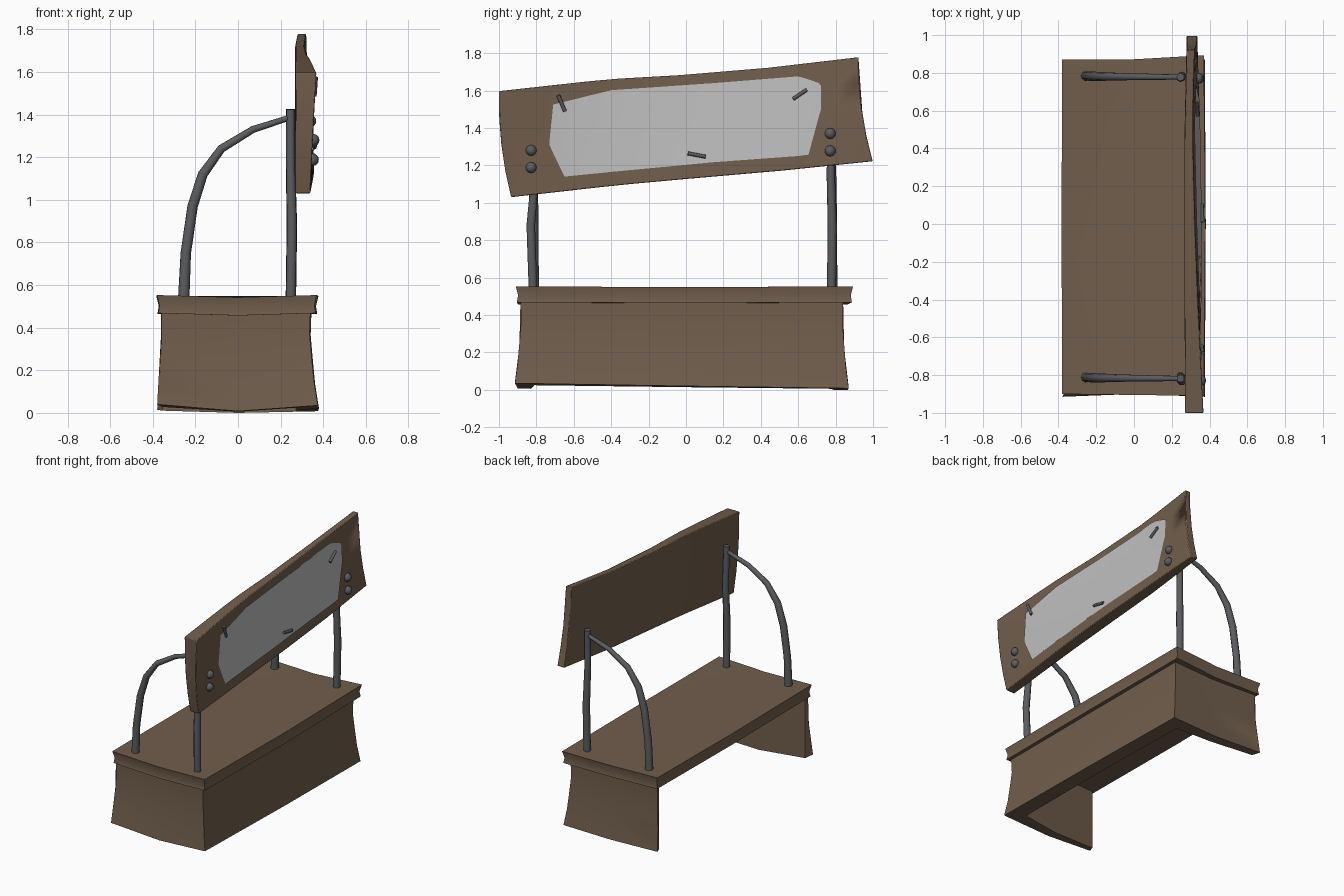
import bpy, bmesh, math
from mathutils import Vector

if "Cube" in bpy.data.objects:
    bpy.data.objects.remove(bpy.data.objects["Cube"])


def material(name, rgb):
    m = bpy.data.materials.new(name)
    m.diffuse_color = (*rgb, 1)
    m.use_nodes = True
    m.node_tree.nodes["Principled BSDF"].inputs["Base Color"].default_value = m.diffuse_color
    return m


WOOD = material("brown wood", (0.165, 0.112, 0.073))
METAL = material("dark metal", (0.105, 0.108, 0.115))
PAPER = material("pale paper", (0.52, 0.52, 0.52))


def finish(ob, mat, angle=40):
    ob.data.materials.clear()
    ob.data.materials.append(mat)
    bpy.ops.object.select_all(action='DESELECT')
    ob.select_set(True)
    bpy.context.view_layer.objects.active = ob
    bpy.ops.object.shade_smooth_by_angle(angle=math.radians(angle))
    return ob


def loft(name, rows, mat, ring=True, caps=True, bevel=0, recalc=True):
    """Skin equal-length rows of points."""
    bm = bmesh.new()
    vs = [[bm.verts.new(p) for p in r] for r in rows]
    n = len(rows[0])
    for a, b in zip(vs, vs[1:]):
        for i in range(n if ring else n - 1):
            j = (i + 1) % n
            bm.faces.new((a[i], a[j], b[j], b[i]))
    if caps:
        for r in (vs[0], vs[-1]):
            f = bm.faces.new(r)
            bmesh.ops.triangulate(bm, faces=[f])
    if recalc:
        bmesh.ops.recalc_face_normals(bm, faces=bm.faces)
    me = bpy.data.meshes.new(name)
    bm.to_mesh(me)
    bm.free()
    ob = bpy.data.objects.new(name, me)
    bpy.context.collection.objects.link(ob)
    if bevel:
        mod = ob.modifiers.new("soft edge", 'BEVEL')
        mod.width, mod.segments = bevel, 2
        mod.limit_method, mod.angle_limit = 'ANGLE', math.radians(50)
    return finish(ob, mat)


def tube(name, pts, radius, mat):
    """Swept tube; each point is x, y, z, radius factor."""
    cu = bpy.data.curves.new(name, 'CURVE')
    cu.dimensions = '3D'
    cu.bevel_depth, cu.bevel_resolution, cu.use_fill_caps = radius, 2, True
    s = cu.splines.new('POLY')
    s.points.add(len(pts) - 1)
    for p, (x, y, z, r) in zip(s.points, pts):
        p.co, p.radius = (x, y, z, 1), r
    ob = bpy.data.objects.new(name, cu)
    bpy.context.collection.objects.link(ob)
    bpy.ops.object.select_all(action='DESELECT')
    ob.select_set(True)
    bpy.context.view_layer.objects.active = ob
    bpy.ops.object.convert(target='MESH')
    return finish(bpy.context.object, mat, 50)


def lerp(a, b, t):
    return a + (b - a) * t


def interp(table, y, k):
    """Piecewise linear lookup of column k by column 0."""
    for a, b in zip(table, table[1:]):
        if y <= b[0]:
            return lerp(a[k], b[k], (y - a[0]) / (b[0] - a[0]))
    return table[-1][k]


def sgn(v):
    return (v > 0) - (v < 0)


# Counter top: thin slab with a slightly hollow edge and sagging middle
outline = [(-.38, -.90), (0, -.905), (.37, -.91), (.378, 0),
           (.37, .893), (0, .872), (-.38, .872), (-.384, 0)]
rows = []
for z, inset in ((.468, .006), (.505, .012), (.553, 0)):
    rows.append([(x - sgn(x) * inset, y - sgn(y) * inset,
                  z - (.011 if abs(x) < .1 else .004 if y == 0 else 0))
                 for x, y in outline])
loft("counter_top", rows, WOOD)

# Skirt: U-shaped wall, open at the rear, flaring toward the floor
# outer x, outer y, inner x, inner y, floor height
plan = [(-.36, -.885, -.355, -.86, .04), (0, -.87, 0, -.83, .008),
        (.34, -.885, .27, -.81, .035), (.345, 0, .28, 0, .02),
        (.34, .84, .27, .77, .008), (0, .835, 0, .79, .0),
        (-.36, .84, -.355, .815, .015)]
rows = []
for xo, yo, xi, yi, z0 in plan:
    outer = []
    for t, flare in ((1, 0), (.75, -.004), (.5, .006), (.25, .017), (0, .035)):
        fx = sgn(xo) * flare * (1 if xo > 0 else .55)
        outer.append((xo + fx, yo + sgn(yo) * flare * .85, lerp(z0, .48, t)))
    inner = [(xi, yi, z0 * .7), (xi, yi, .24), (xi, yi, .48)]
    rows.append(outer + inner)
loft("skirt", rows, WOOD)

# Posts and curved braces
arch = [(-.255, .53, 1.1), (-.245, .75, 1), (-.213, .97, 1), (-.165, 1.12, .95),
        (-.078, 1.24, .8), (.07, 1.33, .68), (.24, 1.385, .55)]
for side, y, bow in (("left", -.818, -.012), ("right", .778, .004)):
    tube(side + "_post", [(.248, y, .53, 1.05), (.253, y + bow, .88, 1.05),
                          (.247, y - bow, 1.15, .95), (.246, y, 1.425, .9)],
         .0235, METAL)
    tube(side + "_brace", [(x, lerp(y + .006, y, i / 6), z, r)
                           for i, (x, z, r) in enumerate(arch)], .0245, METAL)

# Sign board: slanted plank
# y, top z, bottom z, front x at top, front x at bottom, rear x
board = [(-1, 1.597, 1.03, .368, .338, .27), (-.4, 1.66, 1.095, .338, .352, .268),
         (0, 1.682, 1.13, .322, .358, .268), (.5, 1.722, 1.172, .31, .35, .268),
         (1, 1.778, 1.222, .322, .335, .279)]
STEPS = (0, .25, .5, .75, 1)


def front_x(y, z):
    zt, zb, xt, xb = (interp(board, y, k) for k in (1, 2, 3, 4))
    return lerp(xb, xt, min(1, max(0, (z - zb) / (zt - zb))))


rows = []
for i in range(13):
    u = lerp(-1, 1, i / 12)
    ring = []
    yb = lerp(-.935, .998, (u + 1) / 2)
    yt = lerp(-1.0, .922, (u + 1) / 2)
    for t in STEPS:
        y = lerp(yb, yt, t) - .02 * u * u * 4 * t * (1 - t)
        z = lerp(interp(board, u, 2), interp(board, u, 1), t)
        ring.append((front_x(y, z), y, z))
    rear = [(interp(board, u, 5), y, z) for x, y, z in reversed(ring)]
    rows.append(ring + rear)
loft("sign_board", rows, WOOD, bevel=.024)

# Paper notice following the board face
# y, lower z, upper z
notice = [(-.73, 1.31, 1.33), (-.71, 1.265, 1.525), (-.65, 1.14, 1.54),
          (-.4, 1.165, 1.602), (.15, 1.217, 1.64), (.6, 1.25, 1.676),
          (.655, 1.257, 1.66), (.71, 1.46, 1.64), (.722, 1.5, 1.625)]
ys = sorted({n[0] for n in notice} | {-.73 + .1 * i for i in range(15)})
rows = []
for y in ys:
    lo, hi = interp(notice, y, 1), interp(notice, y, 2)
    zs = [lerp(lo, hi, t) for t in STEPS]
    rows.append([(front_x(y, z) + .006, y, z) for z in reversed(zs)])
# strips run so that the faces look toward +x
rows = [list(reversed(r)) for r in reversed(rows)]
loft("paper_notice", rows, PAPER, ring=False, caps=False, recalc=False)

# Nails pinning the notice
for i, (ya, za, yb, zb) in enumerate([(-.683, 1.575, -.647, 1.488),
                                      (.573, 1.555, .646, 1.605),
                                      (.01, 1.264, .106, 1.246)]):
    tube("notice_nail_%d" % (i + 1),
         [(front_x(ya, za) + .014, ya, za, 1), (front_x(yb, zb) + .01, yb, zb, 1)],
         .01, METAL)

# Bolts through the board
for i, (y, z) in enumerate([(-.828, 1.28), (-.828, 1.188), (.771, 1.37), (.771, 1.277)]):
    bpy.ops.mesh.primitive_uv_sphere_add(segments=12, ring_count=8, radius=.029,
                                         location=(front_x(y, z) + .004, y, z))
    ob = bpy.context.object
    ob.name = "bolt_%d" % (i + 1)
    finish(ob, METAL, 60)
